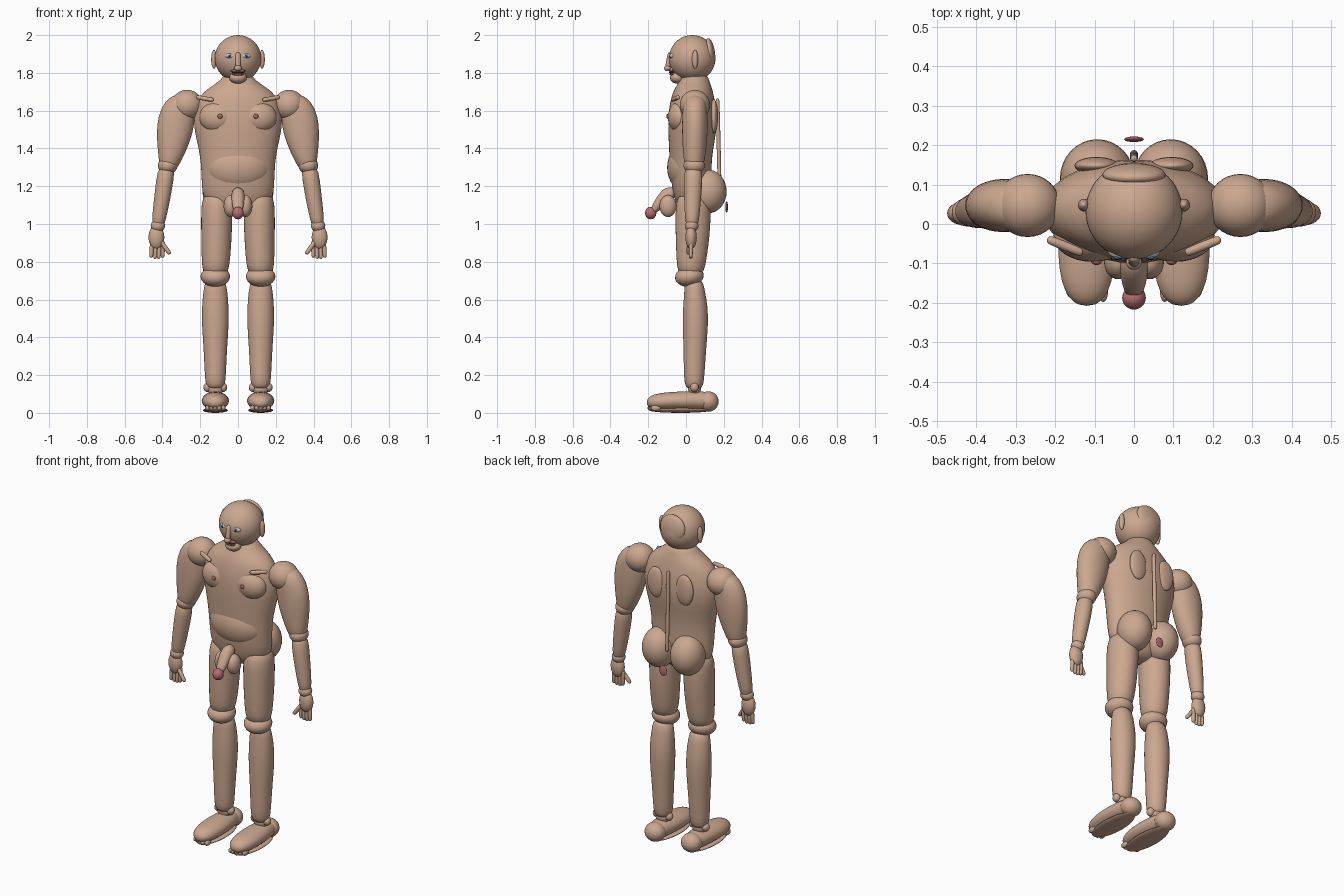
import bpy, math
from mathutils import Vector


def material(name, r, g, b):
    m = bpy.data.materials.new(name)
    m.diffuse_color = (r, g, b, 1)
    return m


SKIN = material("skin", 0.60, 0.39, 0.28)
PINK = material("pink", 0.48, 0.16, 0.17)
ROSE = material("rose_brown", 0.38, 0.14, 0.12)
DARK = material("dark", 0.07, 0.03, 0.025)
WHITE = material("eye_white", 0.85, 0.85, 0.85)
BLUE = material("iris_blue", 0.12, 0.32, 0.45)


def ball(name, loc, size, mat=SKIN, rot=(0, 0, 0), seg=32):
    """Ellipsoid with half sizes."""
    bpy.ops.mesh.primitive_uv_sphere_add(segments=seg, ring_count=seg // 2, radius=1,
                                         location=loc, rotation=rot)
    o = bpy.context.object
    o.name = name
    o.scale = size
    o.data.materials.append(mat)
    bpy.ops.object.shade_smooth()
    return o


def loft(name, rings, axis="Z", mat=SKIN, seg=28):
    """Skin elliptical rings (x, y, z, half width, half depth)."""
    verts, faces = [], []
    for x, y, z, a, b in rings:
        for i in range(seg):
            t = 2 * math.pi * i / seg
            u, v = a * math.cos(t), b * math.sin(t)
            verts.append((x + u, y + v, z) if axis == "Z" else (x + u, y, z + v))
    for k in range(len(rings) - 1):
        for i in range(seg):
            j = (i + 1) % seg
            faces.append((k * seg + i, k * seg + j, (k + 1) * seg + j, (k + 1) * seg + i))
    faces.append(tuple(range(seg)))
    faces.append(tuple((len(rings) - 1) * seg + i for i in range(seg)))
    me = bpy.data.meshes.new(name)
    me.from_pydata(verts, [], faces)
    o = bpy.data.objects.new(name, me)
    bpy.context.collection.objects.link(o)
    bpy.ops.object.select_all(action="DESELECT")
    o.select_set(True)
    bpy.context.view_layer.objects.active = o
    bpy.ops.object.mode_set(mode="EDIT")
    bpy.ops.mesh.select_all(action="SELECT")
    bpy.ops.mesh.normals_make_consistent(inside=False)
    bpy.ops.object.mode_set(mode="OBJECT")
    me.materials.append(mat)
    o.modifiers.new("smooth", "SUBSURF").levels = 1
    o.modifiers["smooth"].render_levels = 1
    bpy.ops.object.shade_smooth()
    return o


def capsule(name, p, q, r, mat=SKIN):
    """Rounded rod from p to q."""
    p, q = Vector(p), Vector(q)
    d = q - p
    o = loft(name, [(0, 0, -r * 0.95, r * 0.3, r * 0.3), (0, 0, -r * 0.6, r * 0.8, r * 0.8),
                    (0, 0, 0, r, r), (0, 0, d.length, r, r),
                    (0, 0, d.length + r * 0.6, r * 0.8, r * 0.8),
                    (0, 0, d.length + r * 0.95, r * 0.3, r * 0.3)], mat=mat, seg=14)
    o.location = p
    o.rotation_euler = d.to_track_quat("Z", "Y").to_euler()
    return o


# Head and face
ball("head", (0, 0.033, 1.877), (0.123, 0.123, 0.123), seg=48)
ball("back_of_head", (0, 0.125, 1.908), (0.08, 0.028, 0.075), rot=(0.12, 0, 0))
ball("chin", (0, -0.045, 1.775), (0.046, 0.04, 0.032))
capsule("nose_bridge", (0, -0.085, 1.895), (0, -0.096, 1.83), 0.015)
ball("nose_tip", (0, -0.098, 1.825), (0.02, 0.018, 0.016))
ball("upper_lip", (0, -0.075, 1.81), (0.04, 0.014, 0.009), ROSE)
ball("mouth_line", (0, -0.078, 1.802), (0.034, 0.013, 0.005), DARK)
ball("lower_lip", (0, -0.073, 1.793), (0.032, 0.014, 0.008), ROSE)

# Torso
loft("torso", [
    (0, 0.045, 1.80, 0.070, 0.065), (0, 0.045, 1.76, 0.090, 0.078),
    (0, 0.04, 1.72, 0.155, 0.098), (0, 0.035, 1.68, 0.205, 0.112),
    (0, 0.035, 1.60, 0.232, 0.128), (0, 0.035, 1.52, 0.236, 0.13),
    (0, 0.03, 1.44, 0.218, 0.122), (0, 0.025, 1.36, 0.201, 0.113),
    (0, 0.025, 1.28, 0.194, 0.11), (0, 0.03, 1.20, 0.192, 0.105),
    (0, 0.035, 1.13, 0.185, 0.095), (0, 0.035, 1.08, 0.12, 0.075),
    (0, 0.035, 1.05, 0.05, 0.04)], seg=40)
ball("abdomen", (0, 0.015, 1.30), (0.18, 0.115, 0.14))
capsule("spine", (0, 0.167, 1.655), (0, 0.178, 1.20), 0.011)
ball("tail_end_marker", (0, 0.215, 1.09), (0.025, 0.007, 0.03), PINK)

# Groin anatomy
loft("groin_shaft", [
    (0, -0.055, 1.165, 0.026, 0.025), (0, -0.09, 1.155, 0.036, 0.042),
    (0, -0.125, 1.135, 0.035, 0.05), (0, -0.155, 1.10, 0.03, 0.04),
    (0, -0.185, 1.07, 0.02, 0.024)], axis="Y")
ball("groin_tip", (0, -0.187, 1.058), (0.03, 0.03, 0.033), PINK)

for s, side in ((-1, "right"), (1, "left")):
    # Face pairs
    ball(side + "_eye", (s * 0.043, -0.072, 1.89), (0.025, 0.015, 0.014), WHITE, (0, 0, s * 0.3))
    ball(side + "_iris", (s * 0.043, -0.084, 1.89), (0.010, 0.005, 0.010), BLUE, seg=16)
    ball(side + "_pupil", (s * 0.043, -0.088, 1.89), (0.005, 0.003, 0.005), DARK, seg=12)
    ball(side + "_ear", (s * 0.127, 0.048, 1.872), (0.015, 0.016, 0.05))
    # Chest and back
    ball(side + "_chest", (s * 0.105, -0.03, 1.565), (0.1, 0.066, 0.085))
    ball(side + "_nipple", (s * 0.095, -0.096, 1.57), (0.013, 0.008, 0.013), ROSE, seg=16)
    capsule(side + "_collarbone", (s * 0.14, -0.07, 1.658), (s * 0.21, -0.042, 1.67), 0.012)
    ball(side + "_shoulder_blade", (s * 0.095, 0.148, 1.57), (0.056, 0.022, 0.09))
    ball(side + "_buttock", (s * 0.093, 0.115, 1.172), (0.095, 0.1, 0.116))
    ball(side + "_scrotum", (s * 0.04, -0.095, 1.095), (0.036, 0.045, 0.058))
    # Arm
    ball(side + "_shoulder", (s * 0.27, 0.047, 1.63), (0.083, 0.08, 0.08))
    loft(side + "_upper_arm", [
        (s * 0.28, 0.047, 1.69, 0.05, 0.04), (s * 0.305, 0.047, 1.65, 0.085, 0.062),
        (s * 0.325, 0.047, 1.57, 0.10, 0.068), (s * 0.335, 0.047, 1.48, 0.096, 0.068),
        (s * 0.347, 0.045, 1.40, 0.079, 0.063), (s * 0.36, 0.043, 1.33, 0.058, 0.055),
        (s * 0.37, 0.043, 1.28, 0.04, 0.04)])
    ball(side + "_elbow", (s * 0.372, 0.043, 1.31), (0.052, 0.056, 0.045))
    loft(side + "_forearm", [
        (s * 0.377, 0.04, 1.31, 0.042, 0.045), (s * 0.386, 0.038, 1.24, 0.047, 0.05),
        (s * 0.402, 0.035, 1.13, 0.043, 0.045), (s * 0.418, 0.032, 1.03, 0.038, 0.038),
        (s * 0.423, 0.032, 0.98, 0.03, 0.03)])
    ball(side + "_wrist", (s * 0.424, 0.03, 0.99), (0.038, 0.036, 0.033))
    ball(side + "_palm", (s * 0.432, 0.027, 0.93), (0.042, 0.03, 0.063))
    for i in range(4):
        x = 0.456 - 0.02 * i
        capsule(side + "_finger_%d" % (i + 1), (s * x, 0.027, 0.90),
                (s * (x + 0.003), 0.025, 0.832 - 0.006 * (i in (1, 2))), 0.011)
    capsule(side + "_thumb", (s * 0.41, 0.02, 0.91), (s * 0.366, 0.012, 0.85), 0.012)
    # Leg
    loft(side + "_thigh", [
        (s * 0.108, 0.04, 1.17, 0.07, 0.075), (s * 0.112, 0.038, 1.11, 0.083, 0.093),
        (s * 0.113, 0.037, 1.00, 0.083, 0.094), (s * 0.115, 0.033, 0.88, 0.079, 0.086),
        (s * 0.118, 0.027, 0.78, 0.074, 0.077), (s * 0.12, 0.025, 0.72, 0.06, 0.06)])
    ball(side + "_knee", (s * 0.12, 0.018, 0.722), (0.078, 0.076, 0.054), rot=(0.15, 0, 0))
    loft(side + "_shin", [
        (s * 0.12, 0.04, 0.71, 0.052, 0.048), (s * 0.12, 0.046, 0.65, 0.064, 0.054),
        (s * 0.12, 0.05, 0.56, 0.071, 0.066), (s * 0.12, 0.05, 0.47, 0.072, 0.068),
        (s * 0.12, 0.047, 0.34, 0.062, 0.06), (s * 0.12, 0.043, 0.20, 0.056, 0.055),
        (s * 0.12, 0.043, 0.15, 0.052, 0.05), (s * 0.12, 0.043, 0.125, 0.035, 0.035)])
    ball(side + "_ankle", (s * 0.12, 0.045, 0.128), (0.042, 0.034, 0.042))
    for k in (-1, 1):
        ball(side + "_ankle_bone", (s * 0.12 + k * 0.04, 0.045, 0.135), (0.023, 0.023, 0.025), seg=16)
    # Foot
    loft(side + "_foot", [
        (s * 0.12, 0.15, 0.062, 0.03, 0.03), (s * 0.12, 0.13, 0.062, 0.05, 0.046),
        (s * 0.12, 0.08, 0.065, 0.06, 0.05), (s * 0.12, 0.0, 0.065, 0.072, 0.05),
        (s * 0.12, -0.08, 0.063, 0.074, 0.048), (s * 0.12, -0.15, 0.06, 0.065, 0.044),
        (s * 0.12, -0.19, 0.057, 0.045, 0.033), (s * 0.12, -0.208, 0.055, 0.018, 0.014)], axis="Y")
    ball(side + "_heel", (s * 0.12, 0.118, 0.06), (0.06, 0.055, 0.054))
    ball(side + "_sole", (s * 0.12, -0.03, 0.014), (0.066, 0.165, 0.014))
    for i in range(5):
        ball(side + "_toe_%d" % (i + 1), (s * (0.078 + 0.021 * i), -0.178 + 0.006 * abs(i - 1), 0.026),
             (0.012, 0.026, 0.016), seg=16)
